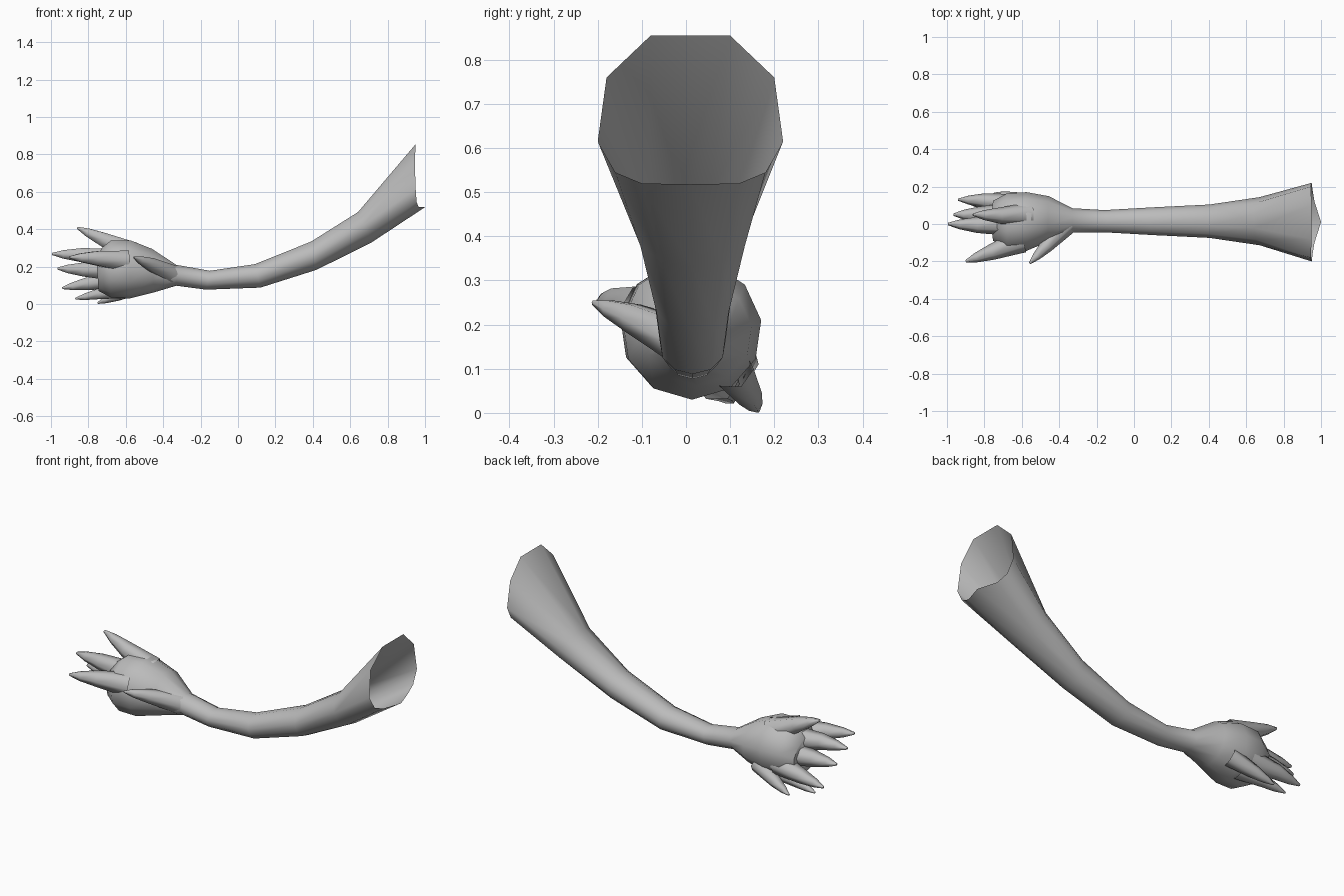
import bpy, bmesh, math
from mathutils import Vector

if "Cube" in bpy.data.objects:
    bpy.data.objects.remove(bpy.data.objects["Cube"])

skin = bpy.data.materials.new("grey skin")
skin.diffuse_color = (0.5, 0.5, 0.5, 1)
skin.use_nodes = True
skin.node_tree.nodes["Principled BSDF"].inputs["Base Color"].default_value = skin.diffuse_color


def loft(name, rings, cap=False, angle=60):
    """Skin a list of equal-length point rings into one smooth surface."""
    bm = bmesh.new()
    rows = [[bm.verts.new(p) for p in ring] for ring in rings]
    n = len(rows[0])
    for a, b in zip(rows, rows[1:]):
        for i in range(n):
            j = (i + 1) % n
            bm.faces.new((a[i], a[j], b[j], b[i]))
    if cap:
        bm.faces.new(rows[-1])
    bmesh.ops.recalc_face_normals(bm, faces=bm.faces)
    me = bpy.data.meshes.new(name)
    bm.to_mesh(me)
    bm.free()
    me.materials.append(skin)
    ob = bpy.data.objects.new(name, me)
    bpy.context.collection.objects.link(ob)
    bpy.context.view_layer.objects.active = ob
    ob.select_set(True)
    bpy.ops.object.shade_smooth_by_angle(angle=math.radians(angle))
    ob.select_set(False)


SIDES = 11


def section(xt, zt, xb, zb, y0, y1):
    """Oval ring between a top point, a bottom point and two side limits."""
    ring = []
    for i in range(SIDES):
        a = -math.pi / 2 + 2 * math.pi * i / SIDES
        s = (math.sin(a) + 1) / 2
        c = (math.cos(a) + 1) / 2
        ring.append((xb + (xt - xb) * s, y0 + (y1 - y0) * c, zb + (zt - zb) * s))
    return ring


# open shoulder rim, counter-clockwise from the bottom middle
rim = [(1.0, .01, .518), (.965, .12, .52), (.955, .18, .545), (.95, .22, .615),
       (.945, .2, .76), (.95, .1, .855), (.95, -.08, .855), (.945, -.18, .76),
       (.95, -.2, .615), (.955, -.16, .545), (.965, -.1, .52)]

# arm and palm: top x, top z, bottom x, bottom z, side limits
stations = [(.64, .495, .715, .33, -.115, .145),
            (.39, .337, .42, .183, -.075, .105),
            (.09, .216, .12, .088, -.06, .09),
            (-.15, .18, -.17, .077, -.045, .075),
            (-.33, .212, -.33, .098, -.045, .085),
            (-.46, .30, -.45, .062, -.095, .15),
            (-.57, .345, -.58, .03, -.145, .172),
            (-.68, .345, -.68, .035, -.15, .165),
            (-.76, .28, -.745, .07, -.09, .125)]
loft("arm_and_palm", [rim] + [section(*s) for s in stations], cap=True)


def claw(name, base, mid, tip, r):
    """Tapering finger that bends through a middle point."""
    base, mid, tip = map(Vector, (base, mid, tip))
    rings = []
    for centre, d, rad in ((base, mid - base, r), (mid, tip - base, r * .66),
                           (mid.lerp(tip, .6), tip - mid, r * .4),
                           (tip, tip - mid, r * .1)):
        d = d.normalized()
        u = d.cross(Vector((0, 0, 1))).normalized()
        v = u.cross(d)
        rings.append([centre + rad * (u * math.cos(k * math.tau / 6) + v * math.sin(k * math.tau / 6))
                      for k in range(6)])
    loft(name, rings, cap=True)


# fingers fanning around the palm, and the thumb
claw("upper_finger", (-.56, .05, .275), (-.72, .045, .345), (-.86, .05, .408), .065)
claw("long_finger", (-.64, 0, .24), (-.84, -.005, .262), (-.995, 0, .268), .065)
claw("centre_finger", (-.66, .05, .18), (-.83, .05, .185), (-.965, .05, .19), .065)
claw("back_finger", (-.64, .10, .13), (-.80, .125, .11), (-.94, .13, .085), .06)
claw("front_finger", (-.60, -.09, .23), (-.76, -.15, .245), (-.90, -.2, .25), .065)
claw("low_finger", (-.60, .07, .075), (-.74, .09, .055), (-.87, .105, .028), .05)
claw("lower_back_finger", (-.52, .105, .10), (-.65, .14, .045), (-.75, .163, .005), .05)
claw("thumb", (-.36, -.005, .16), (-.47, -.12, .215), (-.557, -.21, .25), .055)
